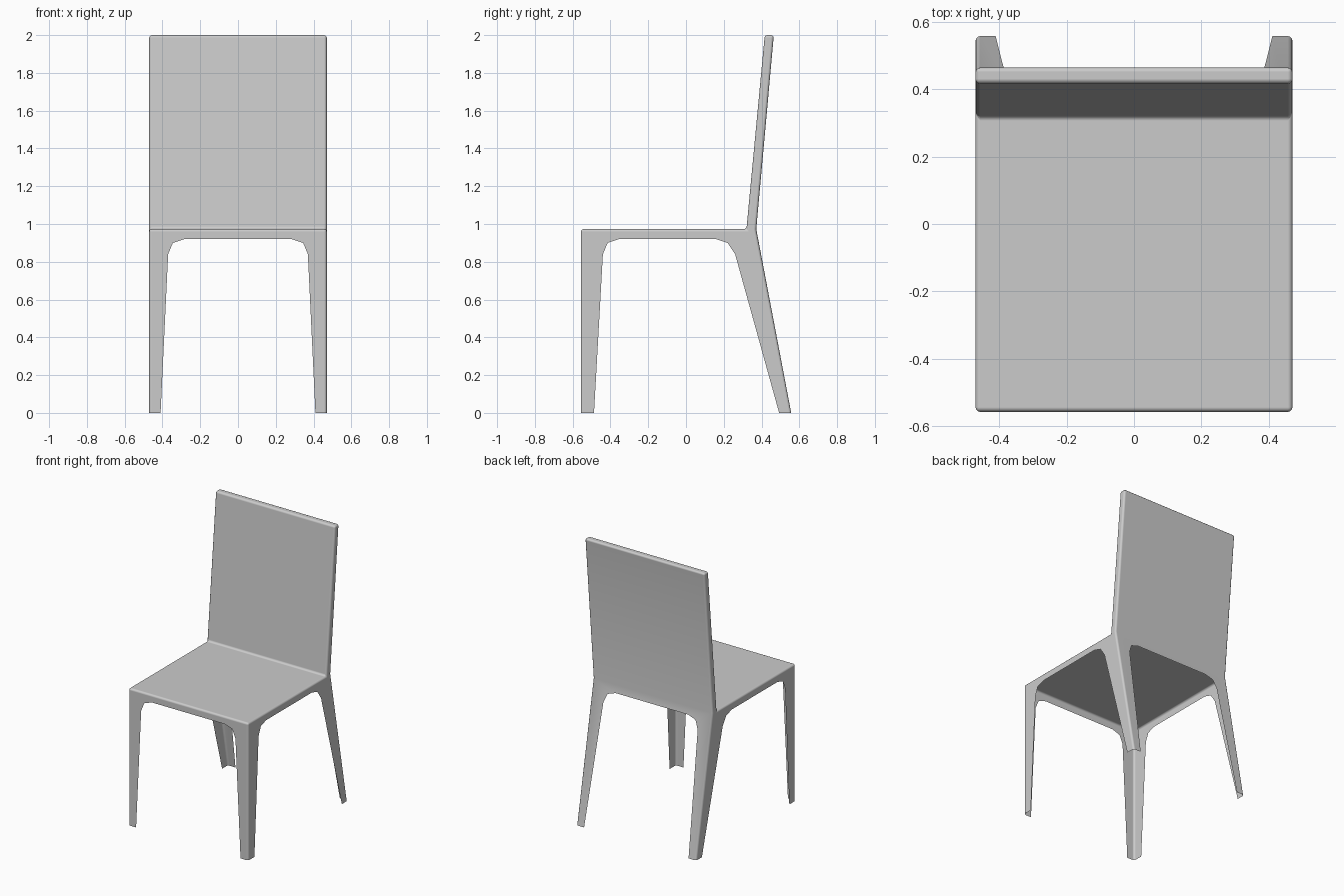
import bpy
import bmesh

if "Cube" in bpy.data.objects:
    bpy.data.objects.remove(bpy.data.objects["Cube"])

# Main dimensions
HALF_W = 0.47
FRONT, BACK = -0.557, 0.557
SEAT_Z, TOP_Z = 0.973, 2.0
BEND_Y = 0.372        # rear bend where legs meet the backrest
INNER_Y = 0.32        # seat meets the backrest front
TOP_FRONT, TOP_BACK = 0.417, 0.465

# Grey material
grey = bpy.data.materials.new("light_grey")
grey.use_nodes = True
colour = (0.6, 0.6, 0.6, 1)
grey.diffuse_color = colour
bsdf = next(n for n in grey.node_tree.nodes if n.type == 'BSDF_PRINCIPLED')
bsdf.inputs["Base Color"].default_value = colour

bm = bmesh.new()


def face(points):
    return bm.faces.new([bm.verts.new(p) for p in points])


def rear_y(z):
    return BACK + (BEND_Y - BACK) * z / SEAT_Z


# Leg arch across the width, from the left foot to the right foot
half_arch = [(0.41, 0), (0.37, 0.84), (0.345, 0.9), (0.285, 0.92)]
arch = half_arch + [(-x, z) for x, z in reversed(half_arch)]
frame = [(-HALF_W, 0), (-HALF_W, SEAT_Z), (HALF_W, SEAT_Z), (HALF_W, 0)] + arch

# Front and rear leg frames
face([(x, FRONT, z) for x, z in frame])
face([(x, rear_y(z), z) for x, z in reversed(frame)])

# Side panels: legs, apron and backrest edge in one outline
side = [(FRONT, 0), (FRONT, SEAT_Z), (INNER_Y, SEAT_Z), (TOP_FRONT, TOP_Z),
        (TOP_BACK, TOP_Z), (BEND_Y, SEAT_Z), (BACK, 0),
        (0.493, 0), (0.26, 0.84), (0.22, 0.9), (0.16, 0.92),
        (-0.355, 0.92), (-0.415, 0.9), (-0.44, 0.84), (-0.487, 0)]
for s in (-1, 1):
    face([(s * HALF_W, y, z) for y, z in side])

# Seat, backrest front, top edge and backrest rear
for (y0, z0), (y1, z1) in zip(side[1:5], side[2:6]):
    face([(-HALF_W, y0, z0), (HALF_W, y0, z0),
          (HALF_W, y1, z1), (-HALF_W, y1, z1)])

bmesh.ops.remove_doubles(bm, verts=bm.verts, dist=0.0005)
bmesh.ops.recalc_face_normals(bm, faces=bm.faces)
# Make sure the seat faces upwards
seat = max(bm.faces, key=lambda f: abs(f.normal.z) * f.calc_area())
if seat.normal.z < 0:
    bmesh.ops.reverse_faces(bm, faces=bm.faces)
for f in bm.faces:
    f.smooth = True

mesh = bpy.data.meshes.new("chair_shell")
bm.to_mesh(mesh)
bm.free()
mesh.materials.append(grey)
shell = bpy.data.objects.new("chair_shell", mesh)
bpy.context.collection.objects.link(shell)

# Soft rounded edges
bevel = shell.modifiers.new("rounded_edges", 'BEVEL')
bevel.width = 0.014
bevel.segments = 3
bevel.limit_method = 'ANGLE'
bevel.angle_limit = 0.6
bevel.harden_normals = True
